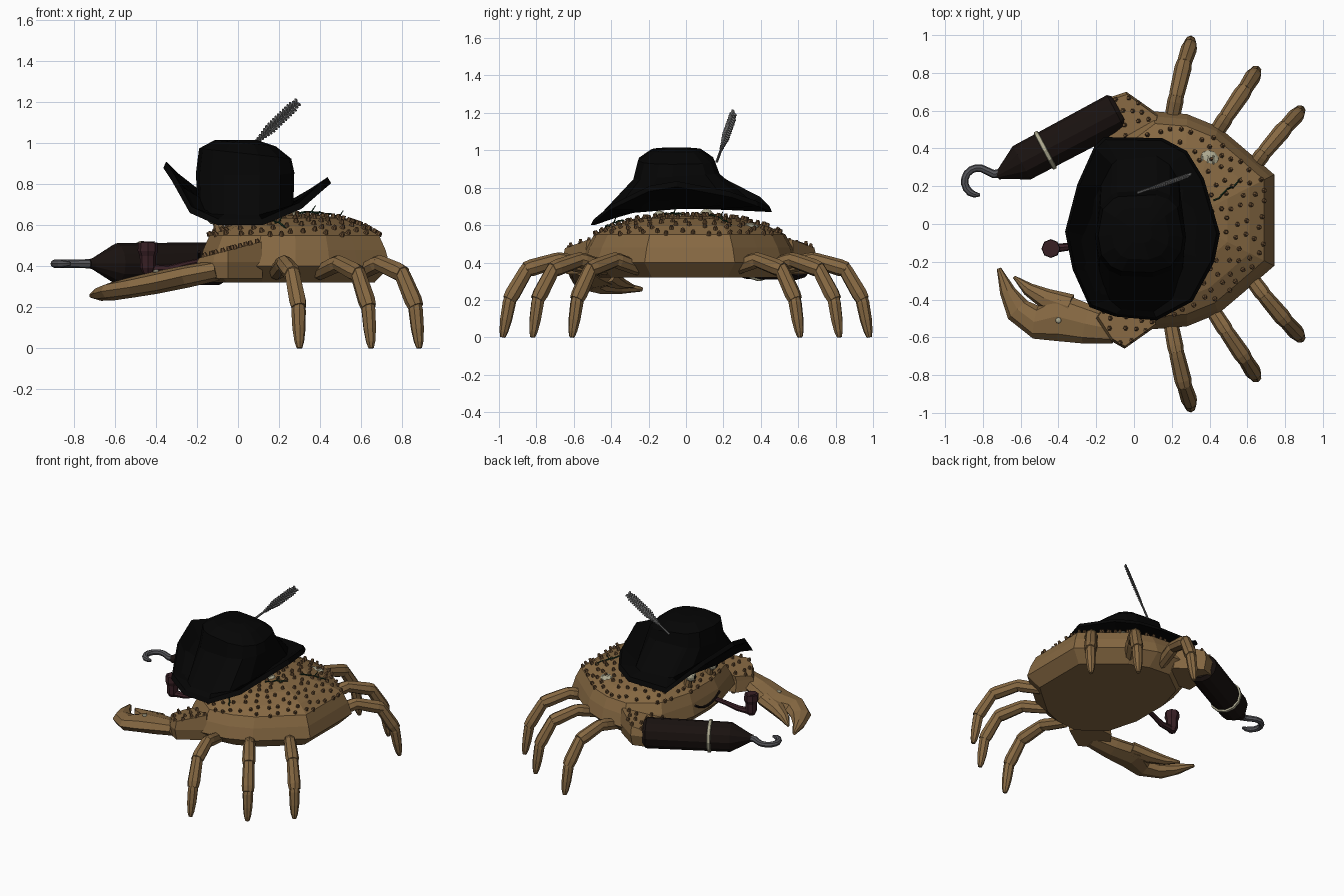
import bpy, bmesh, random
from math import sin, cos, pi, atan2, copysign
from mathutils import Vector, Matrix
from mathutils.bvhtree import BVHTree

if "Cube" in bpy.data.objects:
    bpy.data.objects.remove(bpy.data.objects["Cube"])

random.seed(4)


def mat(name, r, g, b):
    m = bpy.data.materials.new(name)
    m.diffuse_color = (r, g, b, 1)
    m.use_nodes = True
    m.node_tree.nodes["Principled BSDF"].inputs["Base Color"].default_value = m.diffuse_color
    return m


SHELL = mat("shell_brown", .24, .14, .055)
WART = mat("wart_brown", .13, .07, .03)
WOOD = mat("dark_wood", .010, .006, .005)
BLACK = mat("hat_black", .0015, .0015, .0015)
STEEL = mat("steel", .09, .09, .1)
FEATHER = mat("feather_grey", .16, .16, .16)
CREAM = mat("cream", .42, .4, .28)
PIPE = mat("pipe_wood", .04, .014, .018)
WEED = mat("seaweed_green", .01, .035, .015)


def finish(name, bm, material):
    bmesh.ops.recalc_face_normals(bm, faces=bm.faces)
    me = bpy.data.meshes.new(name)
    bm.to_mesh(me)
    bm.free()
    me.materials.append(material)
    ob = bpy.data.objects.new(name, me)
    bpy.context.collection.objects.link(ob)
    return ob


def loft(bm, rings):
    """Skin a stack of equal-length rings and cap both ends."""
    vs = [[bm.verts.new(p) for p in ring] for ring in rings]
    n = len(vs[0])
    for a, b in zip(vs, vs[1:]):
        for i in range(n):
            bm.faces.new((a[i], a[(i + 1) % n], b[(i + 1) % n], b[i]))
    bm.faces.new(vs[0][::-1])
    bm.faces.new(vs[-1])


def tube(bm, pts, widths, thick=None, sides=8):
    """Tube along a path, with optional separate vertical thickness."""
    pts = [Vector(p) for p in pts]
    thick = thick or widths
    rings = []
    for i, p in enumerate(pts):
        t = (pts[min(i + 1, len(pts) - 1)] - pts[max(i - 1, 0)]).normalized()
        ref = Vector((0, 0, 1)) if abs(t.z) < .9995 else Vector((0, 1, 0))
        s = t.cross(ref).normalized()
        u = s.cross(t)
        rings.append([p + s * widths[i] * cos(2 * pi * k / sides) + u * thick[i] * sin(2 * pi * k / sides)
                      for k in range(sides)])
    loft(bm, rings)


def tube_object(name, material, pts, widths, thick=None, sides=8):
    bm = bmesh.new()
    tube(bm, pts, widths, thick, sides)
    return finish(name, bm, material)


def blob(bm, loc, r, scale=(1, 1, 1)):
    m = Matrix.Translation(loc) @ Matrix.Diagonal((*scale, 1))
    bmesh.ops.create_icosphere(bm, subdivisions=2, radius=r, matrix=m)


# body: faceted carapace with flat belly
half = [(-.17, .15), (-.10, .4), (.1, .55), (.28, .535), (.44, .47), (.57, .36), (.72, .23)]
outline = half + [(x, -y) for x, y in reversed(half)]


def body_ring(s, z):
    return [(.27 + (x - .27) * s, .02 + y * s, z) for x, y in outline]


bm = bmesh.new()
loft(bm, [body_ring(*r) for r in [(.88, .32), (1.05, .40), (1.0, .48), (.93, .55), (.76, .595), (.5, .635), (.22, .65)]])
body = finish("shell_body", bm, SHELL)

# shoulders that carry the arms
shoulders = []
for name, pts in (("hook_shoulder", [(-.13, .67), (-.04, .70), (.13, .58), (.08, .4), (-.14, .42)]),
                  ("claw_shoulder", [(-.12, -.62), (-.05, -.66), (.12, -.54), (.08, -.38), (-.13, -.4), (-.2, -.5)])):
    bm = bmesh.new()
    loft(bm, [[(x, y * .97, .34) for x, y in pts], [(x, y, .42) for x, y in pts],
              [(x * .95, y * .98, .49 + .25 * x) for x, y in pts]])
    shoulders.append(finish(name, bm, SHELL))

# warts scattered over the shell and shoulders
trees = []
for ob in [body] + shoulders:
    trees.append(BVHTree.FromPolygons([v.co for v in ob.data.vertices], [p.vertices for p in ob.data.polygons]))
spots = []
bm = bmesh.new()
for _ in range(5000):
    o = Vector((random.uniform(-.2, .7), random.uniform(-.7, .7), 2))
    hits = [h for h in (t.ray_cast(o, Vector((0, 0, -1))) for t in trees) if h[0]]
    if not hits:
        continue
    p, n = max(hits, key=lambda h: h[0].z)[:2]
    n = n if n.z > 0 else -n
    if n.z < .75 or any((p - q).length < .05 for q in spots):
        continue
    spots.append(p)
    rot = n.to_track_quat('Z', 'Y').to_matrix().to_4x4()
    bmesh.ops.create_cone(bm, cap_ends=True, segments=6, radius1=.014, radius2=.008, depth=.022,
                          matrix=Matrix.Translation(p + n * .008) @ rot)
finish("shell_warts", bm, WART)

# six jointed walking legs
leg_paths = [[(.19, .5, .37), (.225, .68, .415), (.265, .85, .365), (.295, .94, .21), (.30, .98, 0)],
             [(.40, .43, .37), (.49, .57, .415), (.585, .71, .365), (.635, .79, .21), (.65, .82, 0)],
             [(.60, .26, .37), (.69, .38, .415), (.80, .51, .365), (.865, .58, .21), (.885, .61, 0)]]
for side, label in ((1, "left"), (-1, "right")):
    for n, path in enumerate(leg_paths, 1):
        bm = bmesh.new()
        path_v = [Vector((x, y * side, z)) for x, y, z in path]
        for i, (a, b) in enumerate(zip(path_v, path_v[1:])):
            r = (.040, .042, .040, .034)[i]
            last = i == 3
            stops = (-.04, .12, .55, .85, 1) if last else (-.06, .1, .85, 1.06)
            rad = (.9, 1.05, .95, .7, .4) if last else (.9, .98, 1.08, .95)
            tube(bm, [a.lerp(b, t) for t in stops], [r * k for k in rad])
        finish(f"{label}_leg_{n}", bm, SHELL)

# big claw: palm with fixed finger, and moving finger
cz = lambda x: .40 + .20 * x
palm = [(-.1, -.56, .075, .05), (-.25, -.53, .105, .055), (-.4, -.49, .13, .055), (-.52, -.52, .088, .05),
        (-.615, -.455, .07, .045), (-.67, -.355, .042, .035), (-.715, -.235, .012, .012)]
finger = [(-.34, -.44, .07, .045), (-.47, -.395, .055, .042), (-.56, -.345, .035, .03), (-.635, -.28, .008, .008)]
for name, st in (("claw_palm", palm), ("claw_finger", finger)):
    tube_object(name, SHELL, [(x, y, cz(x)) for x, y, w, t in st], [s[2] for s in st], [s[3] for s in st])
bm = bmesh.new()
blob(bm, (-.40, -.51, cz(-.4) + .055), .016, (1, 1, .6))
finish("claw_stud", bm, CREAM)

# wooden arm with band and hook
a, b = Vector((-.075, .60, .412)), Vector((-.725, .255, .412))
tube_object("wooden_arm", WOOD, [a.lerp(b, t) for t in (0, .03, .8, .97, 1)], [.085, .105, .1, .03, .022], sides=12)
tube_object("arm_band", CREAM, [a.lerp(b, t) for t in (.59, .595, .62, .625)], [.1, .112, .112, .1], sides=12)
arc = [(-.825 + .072 * cos(t), .225 + .072 * sin(t), .412) for t in [.95 + i * 3.9 / 10 for i in range(11)]]
tube_object("hook", STEEL, [(-.70, .268, .412), (-.745, .265, .412)] + arc, [.024, .022] + [.02] * 9 + [.016, .008])

# pipe
tube_object("pipe_bowl", PIPE, [(-.44, -.13, z) for z in (.365, .39, .45, .475, .515, .52, .49)],
            [.025, .038, .04, .05, .047, .034, .03])
tube_object("pipe_stem", PIPE, [(-.44, -.13, .385), (-.34, -.12, .385), (-.25, -.10, .41), (-.15, -.08, .43)],
            [.025, .02, .016, .016])

# mouth
tube_object("mouth", WOOD, [(-.19, -.12 + .28 * i / 6, .42 + .05 * ((i - 3) / 3) ** 2) for i in range(7)],
            [.008] * 7, sides=6)

# eyes on stalks
for side, y, z in (("left", .11, .65), ("right", -.14, .64)):
    tube_object(side + "_eye_stalk", SHELL, [(-.06, y, .52), (-.09, y, .58), (-.1, y, z - .02)], [.035, .028, .024])
    bm = bmesh.new()
    blob(bm, (-.115, y, z), .038)
    finish(side + "_eye", bm, CREAM)
    bm = bmesh.new()
    blob(bm, (-.149, y, z), .014, (.6, 1, 1))
    finish(side + "_pupil", bm, BLACK)

# hat: brim rolled up at two sides, boxy crown flaring into the other two
brim = [(-.16, .46, .67), (.15, .455, .67), (.28, .386, .70), (.37, .24, .75), (.455, -.05, .805), (.425, -.2, .78),
        (.31, -.41, .68), (.12, -.51, .60), (-.10, -.49, .60), (-.235, -.44, .66), (-.325, -.24, .82),
        (-.365, -.04, .88), (-.3, .21, .82), (-.21, .41, .72)]
power = lambda v: copysign(abs(v) ** .75, v)


def crown(rx, ry, z, tilt_x=0, tilt_y=0):
    ring = []
    for x, y, _ in brim:
        t = atan2((y + .03) / .48, (x - .04) / .41)
        c, s = power(cos(t)), power(sin(t))
        ring.append((.035 + rx * c, -.05 + ry * s, z + tilt_x * c + tilt_y * s))
    return ring


bm = bmesh.new()
loft(bm, [crown(.2, .2, .685), brim, [(x * .96, y * .97, z + .03) for x, y, z in brim],
          crown(.235, .42, .685, 0, .035), crown(.24, .235, .86, 0, .015), crown(.225, .21, .95, -.025),
          crown(.15, .14, 1.0, -.015), crown(.06, .05, 1.015)])
finish("hat", bm, BLACK)

# feather
root, tip = Vector((.02, .165, .94)), Vector((.285, .255, 1.195))
axis = (tip - root).normalized()
across = Vector((-.55, -.45, .65))
across = (across - axis * across.dot(axis)).normalized()
bm = bmesh.new()
tube(bm, [root, tip], [.008, .006], sides=6)
for i in range(18):
    p = root.lerp(tip, .25 + .75 * i / 17)
    w = .03 * min(1, .3 + i / 8) * (1 if i < 16 else .75)
    for s in (1, -1):
        end = p + across * s * w + axis * .01
        tube(bm, [p, p.lerp(end, .6), end], [.007, .009, .005], sides=5)
finish("feather", bm, FEATHER)

# barnacles lying on the shell
bm = bmesh.new()
for x, y, z in ((.39, .34, .59), (.25, -.02, .645)):
    blob(bm, (x, y, z), .06, (1, .85, .35))
    for k in range(3):
        blob(bm, (x - .03 + .03 * k, y, z + .013), .012, (.6, 2.4, .8))
finish("barnacles", bm, CREAM)

# seaweed strands
bm = bmesh.new()
for x, y, dx, dy in ((.42, .12, .15, .12), (.30, -.12, .12, .1), (.16, -.34, .08, -.1)):
    pts = []
    for i in range(7):
        px, py = x + dx * i / 6 + .006 * sin(i * 2), y + dy * i / 6 + .006 * cos(i * 2)
        h = trees[0].ray_cast(Vector((px, py, 2)), Vector((0, 0, -1)))[0]
        pts.append((px, py, (h.z if h else .6) + .012 + .006 * (i % 2)))
    tube(bm, pts, [.005] * 6 + [.002], sides=5)
    tube(bm, [pts[3], (pts[3][0] + .02, pts[3][1] + .01, pts[3][2] + .03)], [.004, .002], sides=5)
finish("seaweed", bm, WEED)
